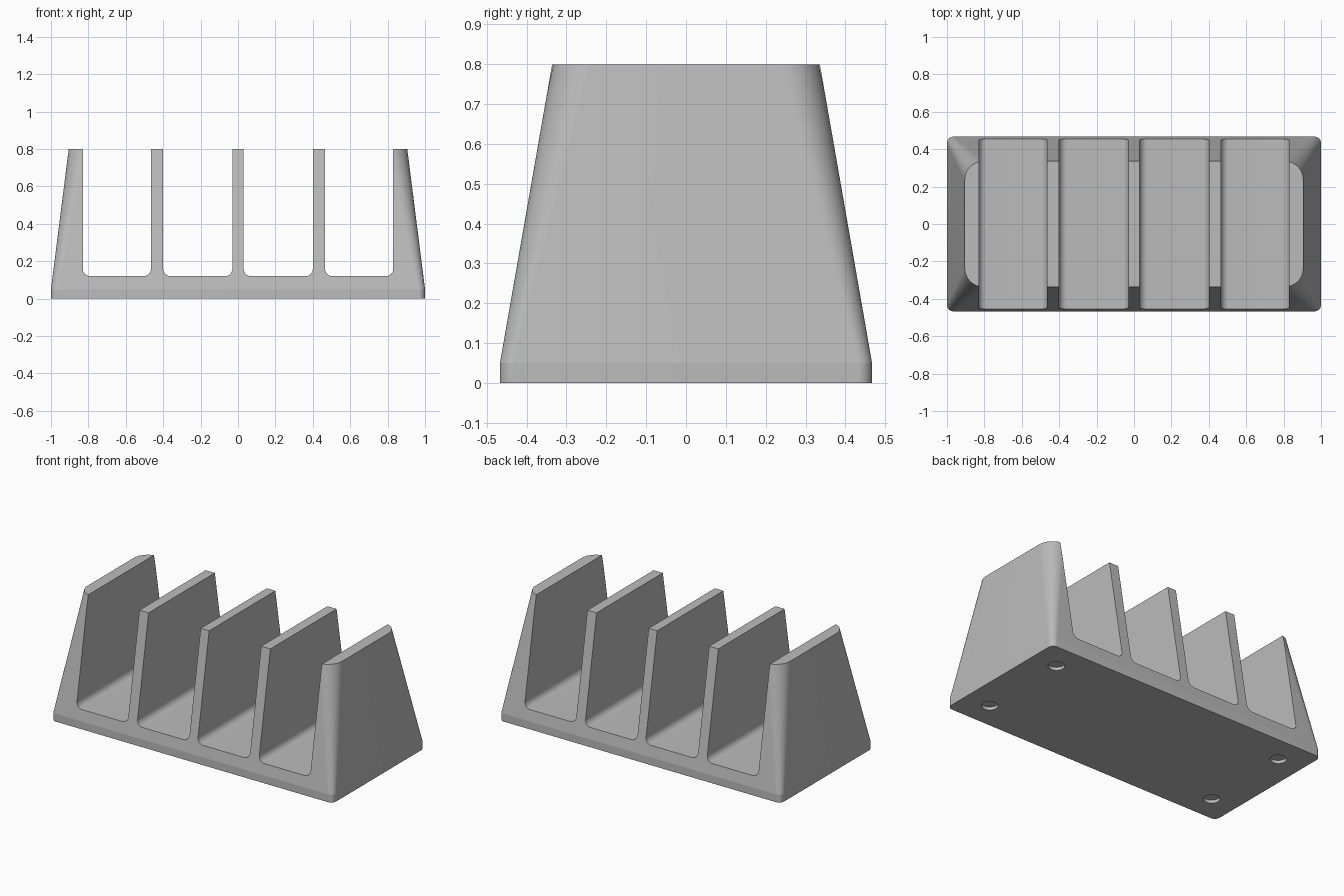
import bpy, bmesh
from math import cos, sin, pi, radians

cube = bpy.data.objects.get("Cube")
if cube:
    bpy.data.objects.remove(cube, do_unlink=True)

STEPS = 16  # segments per quarter-round


def arc(cx, cy, r, start):
    return [(cx + r * cos(start + pi / 2 * i / STEPS),
             cy + r * sin(start + pi / 2 * i / STEPS)) for i in range(STEPS + 1)]


def rounded_rect(hx, hy, r):
    x, y = hx - r, hy - r
    return (arc(x, y, r, 0) + arc(-x, y, r, pi / 2)
            + arc(-x, -y, r, pi) + arc(x, -y, r, 3 * pi / 2))


def loft(bm, rings):
    loops = [[bm.verts.new(p) for p in ring] for ring in rings]
    n = len(loops[0])
    for a, b in zip(loops, loops[1:]):
        for i in range(n):
            j = (i + 1) % n
            bm.faces.new((a[i], a[j], b[j], b[i]))
    bm.faces.new(loops[0][::-1])
    bm.faces.new(loops[-1])


def finish(bm, name):
    bmesh.ops.recalc_face_normals(bm, faces=bm.faces)
    mesh = bpy.data.meshes.new(name)
    bm.to_mesh(mesh)
    bm.free()
    obj = bpy.data.objects.new(name, mesh)
    bpy.context.collection.objects.link(obj)
    return obj


# Tapered body with a short upright foot
bm = bmesh.new()
levels = [(0, 1, 0.467, 0.035), (0.05, 1, 0.467, 0.035), (0.8, 0.905, 0.336, 0.1)]
loft(bm, [[(x, y, z) for x, y in rounded_rect(hx, hy, r)] for z, hx, hy, r in levels])
body = finish(bm, "rack_body")

# Cutters: four slots with rounded floors, four shallow foot recesses
bm = bmesh.new()
FLOOR, FILLET = 0.12, 0.04
for side in (-1, 1):
    for inner, outer in ((0.03, 0.4), (0.465, 0.83)):
        x0, x1 = sorted((side * inner, side * outer))
        profile = (arc(x0 + FILLET, FLOOR + FILLET, FILLET, pi)
                   + arc(x1 - FILLET, FLOOR + FILLET, FILLET, 3 * pi / 2)
                   + [(x1, 1), (x0, 1)])
        loft(bm, [[(x, y, z) for x, z in profile] for y in (-0.7, 0.7)])
    for end in (-1, 1):
        circle = [(side * 0.827 + 0.048 * cos(2 * pi * i / 64),
                   end * 0.296 + 0.048 * sin(2 * pi * i / 64)) for i in range(64)]
        loft(bm, [[(x, y, z) for x, y in circle] for z in (-0.05, 0.02)])
cutter = finish(bm, "slot_cutter")
cutter.hide_render = True

# Plain grey plastic
grey = bpy.data.materials.new("grey plastic")
grey.use_nodes = True
colour = (0.5, 0.5, 0.5, 1)
grey.diffuse_color = colour
grey.node_tree.nodes["Principled BSDF"].inputs["Base Color"].default_value = colour
body.data.materials.append(grey)
cutter.data.materials.append(grey)

# Cut, then shade the rounded parts smoothly
bpy.ops.object.select_all(action="DESELECT")
body.select_set(True)
bpy.context.view_layer.objects.active = body
cut = body.modifiers.new("cut", "BOOLEAN")
cut.operation = "DIFFERENCE"
cut.solver = "EXACT"
cut.object = cutter
bpy.ops.object.modifier_apply(modifier=cut.name)
bpy.data.objects.remove(cutter, do_unlink=True)
bpy.ops.object.shade_smooth_by_angle(angle=radians(7))
